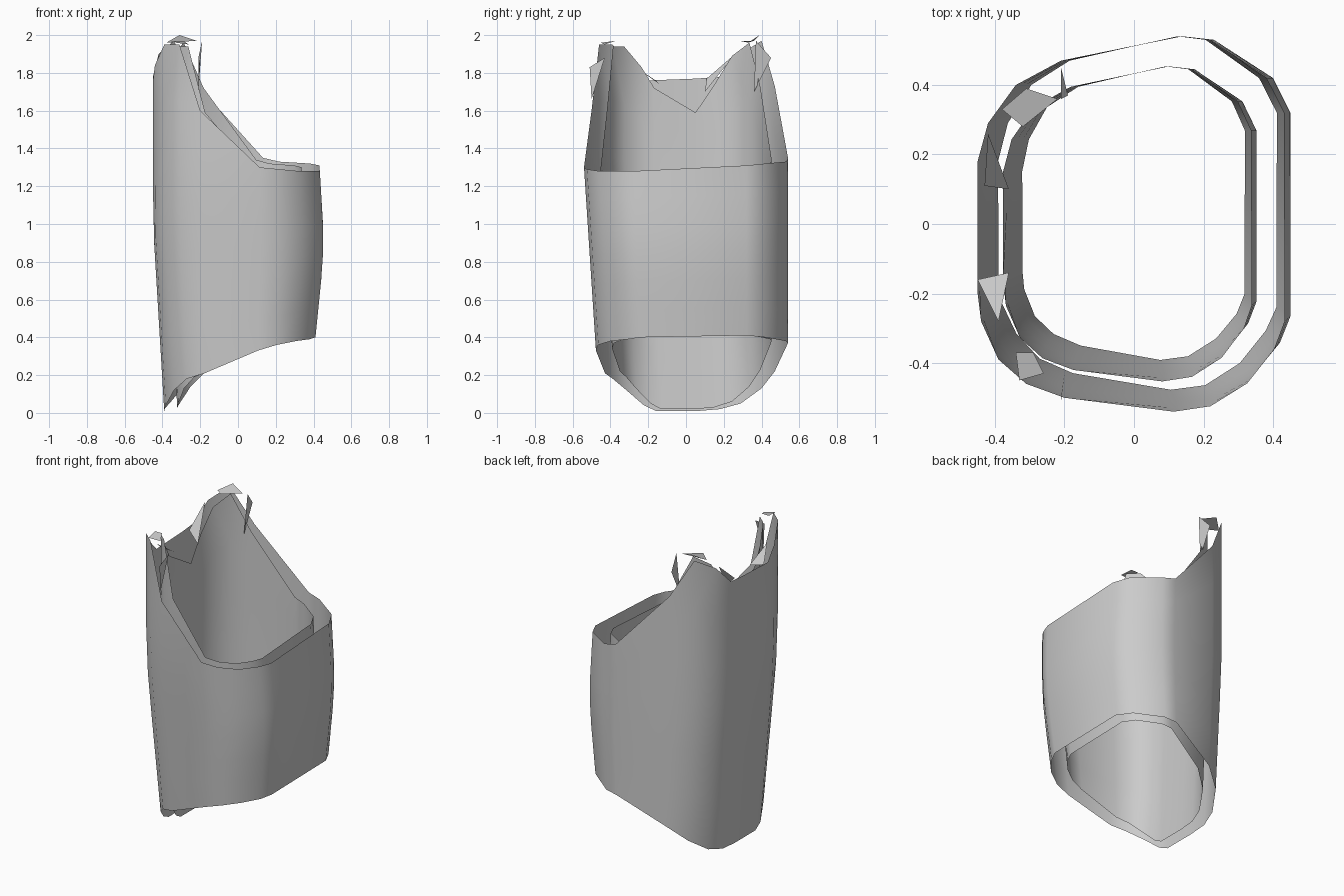
import bpy
import bmesh
from mathutils import Vector

cube = bpy.data.objects.get("Cube")
if cube:
    bpy.data.objects.remove(cube, do_unlink=True)

grey = bpy.data.materials.new("plain_grey")
grey.use_nodes = True
grey.diffuse_color = (0.6, 0.6, 0.6, 1)
grey.node_tree.nodes["Principled BSDF"].inputs["Base Color"].default_value = (0.6, 0.6, 0.6, 1)

# Sleeve outline: x, y, top height, bottom height
OUTLINE = [
    (.45, .32, 1.31, .41), (.40, .42, 1.32, .40), (.23, .53, 1.33, .38),
    (.14, .54, 1.35, .37), (-.21, .47, 1.73, .22), (-.34, .40, 1.97, .13),
    (-.42, .29, 1.90, .05), (-.45, .18, 1.78, .02), (-.45, .06, 1.77, .01),
    (-.45, -.20, 1.76, .01), (-.44, -.28, 1.84, .04), (-.39, -.39, 1.95, .12),
    (-.31, -.46, 1.95, .18), (-.20, -.50, 1.60, .21), (.12, -.54, 1.30, .33),
    (.23, -.525, 1.29, .36), (.34, -.46, 1.28, .38), (.42, -.36, 1.28, .39),
    (.45, -.28, 1.28, .40),
]
ROWS = 6


def tapered(x, y, z):
    """Lean the walls in toward the lower end and bow the straight side."""
    if x < 0:
        x += 0.06 * max(0, 1 - z) * min(1, -x / 0.4)
    else:
        x -= (0.1 * max(0, .8 - z) + 0.06 * max(0, z - 1)) * min(1, x / 0.4)
    if y < 0:
        y += 0.065 * max(0, 1.3 - z) * min(1, -y / 0.4)
    return Vector((x, y, z))


def finish(name, bm, smooth):
    mesh = bpy.data.meshes.new(name)
    bm.to_mesh(mesh)
    bm.free()
    mesh.materials.append(grey)
    for face in mesh.polygons:
        face.use_smooth = smooth
    obj = bpy.data.objects.new(name, mesh)
    bpy.context.collection.objects.link(obj)
    return obj


def make_wall(name, points):
    """Loft an open tube between its lower and upper rim."""
    bm = bmesh.new()
    columns = []
    for x, y, top, bottom in points:
        heights = [bottom + (top - bottom) * i / ROWS for i in range(ROWS + 1)]
        columns.append([bm.verts.new(tapered(x, y, z)) for z in heights])
    for left, right in zip(columns, columns[1:] + columns[:1]):
        for i in range(ROWS):
            bm.faces.new((left[i], right[i], right[i + 1], left[i + 1]))
    return finish(name, bm, True)


def make_flap(name, corners):
    bm = bmesh.new()
    bm.faces.new([bm.verts.new(c) for c in corners])
    return finish(name, bm, False)


# Inner wall follows the outer one, with a notch in the tall side
inner = []
for x, y, top, bottom in OUTLINE:
    if x < -.44 and abs(y) < .1:
        top = 1.60
    elif x < -.44:
        top -= .03
    inner.append((x * .81 - .012, y * .84, top - .01, bottom + .01))

make_wall("outer_wall", OUTLINE)
make_wall("inner_wall", inner)

# Folded scraps joining the walls at the two peaks
make_flap("back_peak_cap", [(-.38, .33, 1.96), (-.32, .28, 1.97), (-.22, .36, 1.97), (-.31, .39, 2.0)])
make_flap("back_peak_spike", [(-.21, .45, 1.88), (-.19, .37, 1.97), (-.21, .36, 1.70)])
make_flap("back_side_fold", [(-.42, .26, 1.90), (-.36, .10, 1.70), (-.43, .11, 1.77)])
make_flap("front_peak_cap", [(-.34, -.37, 1.97), (-.29, -.37, 1.97), (-.26, -.43, 1.95), (-.33, -.45, 1.96)])
make_flap("front_peak_spike", [(-.20, -.43, 1.88), (-.21, -.51, 1.83), (-.21, -.50, 1.66)])
make_flap("front_side_fold", [(-.45, -.16, 1.76), (-.36, -.14, 1.74), (-.39, -.28, 1.84)])
